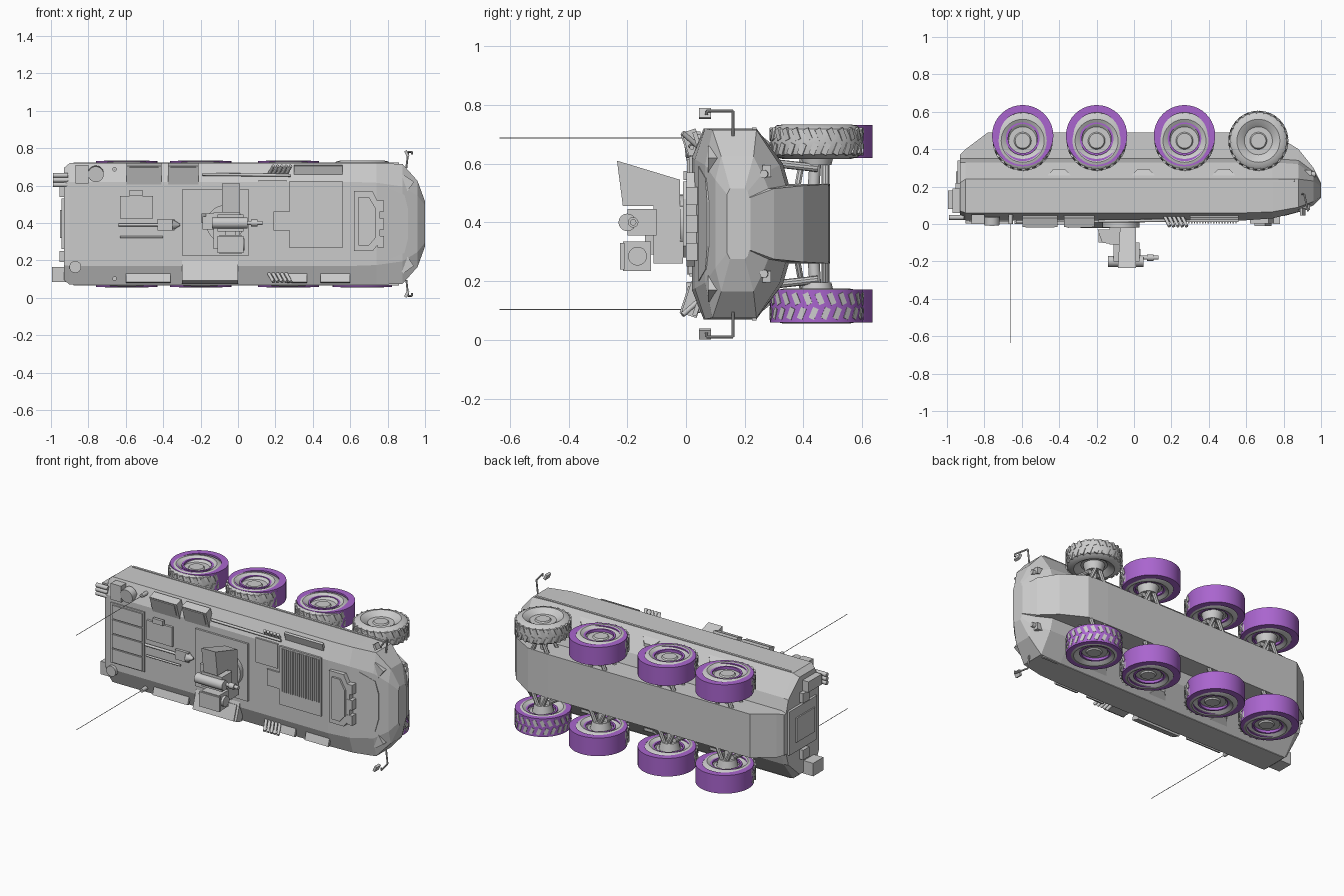
import bpy, bmesh, math
from mathutils import Vector, Matrix

if "Cube" in bpy.data.objects:
    bpy.data.objects.remove(bpy.data.objects["Cube"])

CZ = 0.395          # mid plane: the vehicle lies on its side, roof towards -y


def material(name, rgb):
    m = bpy.data.materials.new(name)
    m.use_nodes = True
    m.diffuse_color = (*rgb, 1)
    m.node_tree.nodes["Principled BSDF"].inputs["Base Color"].default_value = (*rgb, 1)
    return m


GREY = material("light grey", (0.6, 0.6, 0.6))
PURPLE = material("purple", (0.40, 0.13, 0.62))


def finish(name, bm, mat=GREY, smooth=False):
    bmesh.ops.recalc_face_normals(bm, faces=bm.faces)
    me = bpy.data.meshes.new(name)
    bm.to_mesh(me)
    bm.free()
    me.materials.append(mat)
    ob = bpy.data.objects.new(name, me)
    bpy.context.collection.objects.link(ob)
    if smooth:
        bpy.ops.object.select_all(action='DESELECT')
        ob.select_set(True)
        bpy.context.view_layer.objects.active = ob
        bpy.ops.object.shade_smooth_by_angle(angle=math.radians(35))
    return ob


def box(name, x, y, z, mat=GREY, tilt=0, yaw=0):
    """Box from three (low, high) ranges, tilted about x and turned about y."""
    bm = bmesh.new()
    bmesh.ops.create_cube(bm, size=1)
    mid = Vector([(a + b) / 2 for a, b in (x, y, z)])
    size = [b - a for a, b in (x, y, z)]
    rot = Matrix.Rotation(math.radians(tilt), 4, 'X') @ Matrix.Rotation(math.radians(yaw), 4, 'Y')
    bmesh.ops.transform(bm, matrix=Matrix.Translation(mid) @ rot @ Matrix.Diagonal((*size, 1)), verts=bm.verts)
    return finish(name, bm, mat)


def rod(name, p, q, r, r2=None, n=12):
    p, q = Vector(p), Vector(q)
    bm = bmesh.new()
    bmesh.ops.create_cone(bm, cap_ends=True, segments=n, radius1=r, radius2=r if r2 is None else r2, depth=(q - p).length)
    rot = (q - p).to_track_quat('Z', 'Y').to_matrix().to_4x4()
    bmesh.ops.transform(bm, matrix=Matrix.Translation((p + q) / 2) @ rot, verts=bm.verts)
    return finish(name, bm, GREY, True)


def prism(name, pts, place):
    """Solid between two outlines: place(u, v, side) gives each corner."""
    bm = bmesh.new()
    a, b = [[bm.verts.new(place(u, v, s)) for u, v in pts] for s in (0, 1)]
    bm.faces.new(a)
    bm.faces.new(b)
    for i in range(len(pts)):
        j = (i + 1) % len(pts)
        bm.faces.new((a[i], a[j], b[j], b[i]))
    return finish(name, bm)


def lathe(name, profile, centre, mat, n=40, closed=False):
    """Turn (radius, z) pairs about an axis along z."""
    bm = bmesh.new()
    rings = [[bm.verts.new(Vector(centre) + Vector((r * math.cos(k * math.tau / n), r * math.sin(k * math.tau / n), h)))
              for k in range(n)] for r, h in profile]
    pairs = list(zip(rings, rings[1:])) + ([(rings[-1], rings[0])] if closed else [])
    for a, b in pairs:
        for k in range(n):
            bm.faces.new((a[k], a[(k + 1) % n], b[(k + 1) % n], b[k]))
    if not closed:
        bm.faces.new(rings[0])
        bm.faces.new(rings[-1])
    return finish(name, bm, mat, True)


# Hull: x, roof y, roof half, shoulder y, half width, sill y, chine y, chine half, belly y, belly half
stations = [
    (-0.93, .03, .22, .07, .30, .22, .33, .20, .37, .125),
    (-0.90, .02, .225, .06, .325, .24, .33, .205, .40, .135),
    (-0.78, .02, .225, .06, .325, .24, .33, .205, .49, .135),
    (0.60, .02, .225, .06, .325, .24, .33, .205, .49, .135),
    (0.74, .03, .22, .065, .325, .24, .33, .205, .485, .135),
    (0.88, .065, .20, .09, .32, .24, .32, .20, .40, .13),
    (0.96, .10, .15, .12, .23, .23, .26, .17, .30, .12),
    (1.00, .14, .10, .15, .12, .20, .21, .11, .22, .09)]
bm = bmesh.new()
rings = []
for x, ry, rh, sy, w, ly, cy, ch, by, bh in stations:
    half = [(ry, rh), (sy, w), (ly, w), (cy, ch), (min(cy + .02, by - .005), bh), (by, bh)]
    ring = [(y, CZ + h) for y, h in half] + [(y, CZ - h) for y, h in reversed(half)]
    rings.append([bm.verts.new((x, y, z)) for y, z in ring])
for a, b in zip(rings, rings[1:]):
    for i in range(12):
        j = (i + 1) % 12
        bm.faces.new((a[i], a[j], b[j], b[i]))
bm.faces.new(rings[0])
bm.faces.new(rings[-1])
finish("hull", bm)

# Wheels, with shells over all but one tyre, and their suspension
half = [(.04, .042), (.046, .034), (.075, .034), (.088, .045), (.115, .059), (.138, .054), (.152, .043), (.157, .02)]
tyre = half + [(r, -h) for r, h in reversed(half)]
for side in (1, -1):
    label = "upper" if side > 0 else "lower"
    for n, x in enumerate((0.665, 0.27, -0.2, -0.595)):
        z, y = CZ + side * 0.28, 0.445
        tag = f"{label}_{n + 1}"
        lathe("tyre_" + tag, tyre, (x, y, z), GREY)
        bm = bmesh.new()
        for k in range(24):
            for s in (1, -1):
                res = bmesh.ops.create_cube(bm, size=1)
                a = (k + s / 4) * math.tau / 24
                mat = (Matrix.Translation((x, y, z)) @ Matrix.Rotation(a, 4, 'Z') @ Matrix.Translation((.153, 0, s * .025))
                       @ Matrix.Rotation(s * .4, 4, 'X') @ Matrix.Diagonal((.014, .02, .04, 1)))
                bmesh.ops.transform(bm, matrix=mat, verts=res["verts"])
        finish("tread_" + tag, bm)
        if not (n == 0 and side > 0):
            ys = y if n == 0 else 0.472
            r = .1585 if n == 0 else .164
            lathe("shell_" + tag, [(r, .056), (.124, .056), (.124, -.056), (r, -.056)], (x, ys, z), PURPLE, closed=True)
            lathe("rim_ring_" + tag, [(.09, .05), (.078, .05), (.078, -.05), (.09, -.05)], (x, y + .012, z), PURPLE, closed=True)
        inner = CZ + side * .13
        rod("hub_" + tag, (x, y, z - side * .08), (x, y, z), .05, .07, 16)
        rod("drive_shaft_" + tag, (x, y - .01, inner), (x, y, z), .02)
        for dx in (-.05, .05):
            rod("lower_arm_" + tag, (x + dx, .475, inner), (x, .475, z - side * .04), .013, n=8)
            rod("upper_arm_" + tag, (x + dx, .38, inner), (x, .40, z - side * .04), .011, n=8)
            rod("damper_" + tag, (x + dx * .7, .27, CZ + side * .21), (x + dx * .7, .45, CZ + side * .19), .014, n=10)
    # Underside brackets, mirrors, aerials and launchers on each side
    for x in (-.4, .05, .48):
        prism("bracket_" + label, [(-.075, .245), (.075, .245), (.03, .295), (-.03, .295)],
              lambda u, v, s: (x + u, v, CZ + side * (.22 + s * (.09 if v < .27 else .05))))
    m = lambda h: CZ + side * h
    path = [(.90, .16, m(.30)), (.91, .16, m(.385)), (.93, .07, m(.385)), (.93, .07, m(.37))]
    for p, q in zip(path, path[1:]):
        rod("mirror_arm_" + label, p, q, .005, n=8)
    box("mirror_" + label, (.895, .91), (.045, .085), sorted((m(.358), m(.393))), yaw=side * -25)
    rod("aerial_" + label, (-.66, .04, m(.292)), (-.66, -.635, m(.292)), .0018, n=6)
    rod("aerial_base_" + label, (-.66, .05, m(.292)), (-.66, .0, m(.292)), .012)
    for k in range(5):
        x = .175 + k * .023
        rod("smoke_tube_" + label, (x - .01, .04, m(.265)), (x + .015, -.012, m(.31)), .009)
    # Side strips, lights and nose fittings
    box("side_rail_" + label, (-.88, .86), (.225, .24), sorted((m(.32), m(.329))))
    box("headlight_" + label, (.86, .93), (.075, .115), sorted((m(.19), m(.25))), yaw=side * 35)
    box("nose_bracket_" + label, (.91, .95), (.26, .29), sorted((m(.16), m(.20))))
    rod("tow_hook_" + label, (.90, .27, m(.17)), (.97, .265, m(.17)), .014)

# Roof plates
box("turret_plate", (-.30, .06), (.008, .03), (.225, .58))
box("rear_hatch_frame", (-.88, -.65), (.012, .03), (.215, .585))
for k in range(4):
    z = .222 + k * .09
    box("rear_hatch_panel", (-.865, -.66), (.004, .02), (z, z + .083))
box("round_corner_hatch", (-.63, -.455), (.006, .03), (.425, .545))
box("hatch_handle", (-.58, -.51), (-.008, .01), (.545, .575))
box("engine_cover", (.275, .56), (.01, .03), (.265, .625))
for k in range(18):
    x = .29 + k * .0148
    box("grille_slat", (x, x + .007), (.004, .015), (.35, .615))
box("filler_plate", (.19, .28), (.01, .03), (.36, .46))
box("service_panel", (.11, .26), (.013, .03), (.48, .63))

# Crew hatch on the sloping bow, with vision blocks and bow visor
outline = [(.62, .25), (.72, .25), (.76, .30), (.76, .49), (.72, .57), (.62, .57)]
prism("bow_hatch", outline, lambda u, v, s: (u, .035 - s * .033, v))
prism("bow_hatch_lid", [(.645, .28), (.70, .28), (.735, .32), (.735, .48), (.70, .54), (.645, .54)],
      lambda u, v, s: (u, .02 - s * .03, v))
for z in (.30, .395, .49):
    box("vision_block", (.745, .78), (.0, .05), (z - .03, z + .03))
prism("bow_plate", [(.80, .20), (.89, .24), (.91, .32), (.91, .47), (.89, .55), (.80, .59)],
      lambda u, v, s: (u, .042 + (u - .80) * .27 - s * .012 + .012, v))

# Shovel and stowed tools
box("shovel_blade", (-.43, -.34), (-.002, .015), (.36, .42))
rod("shovel_tip", (-.35, .008, .39), (-.31, .008, .39), .03, .005)
rod("shovel_handle", (-.64, .008, .39), (-.42, .008, .39), .008)
rod("crowbar", (-.63, .008, .325), (-.40, .008, .325), .006)
rod("barrel_cleaner", (-.19, .015, .66), (.28, .02, .655), .008)

# Stowage boxes on the shoulders
for x0, x1 in ((-.595, -.41), (-.375, -.21)):
    box("stowage_box", (x0, x1), (.0, .05), (.61, .715), tilt=18)
    box("stowage_lid", (x0 + .015, x1 - .015), (-.006, .0), (.625, .70), tilt=18)
box("long_stowage_box", (-.30, 0), (.0, .055), (.08, .195), tilt=-18)
box("long_stowage_lid", (-.285, -.015), (-.007, .0), (.09, .185), tilt=-18)
for x0, x1 in ((-.60, -.36), (.25, .37), (.44, .60)):
    box("shoulder_panel", (x0, x1), (.035, .05), (.08, .17), tilt=-18)
box("shoulder_panel", (.30, .56), (.035, .05), (.62, .71), tilt=18)
rod("round_vent", (-.76, .04, .665), (-.76, -.005, .66), .042, n=24)
box("vent_box", (-.87, -.80), (.0, .05), (.61, .71))
rod("filler_cap", (-.87, .04, .165), (-.87, .002, .165), .032, n=20)

# Rear fittings
box("rear_ramp", (-.945, -.92), (.07, .34), (.26, .53))
box("rear_door", (-.953, -.94), (.10, .28), (.32, .47))
box("rear_bin", (-.995, -.90), (.08, .18), (.085, .165))
box("rear_bin_upper", (-.97, -.90), (.06, .19), (.60, .665))
for z in (.605, .63, .655):
    rod("rear_lamp", (-.99, .035, z), (-.91, .035, z), .013)
for z in (.22, .57):
    box("rear_step", (-.955, -.92), (.16, .22), (z - .03, z + .03))

# Remote weapon station
rod("station_ring", (-.07, .02, .395), (-.07, -.02, .395), .10, n=28)
box("station_base", (-.13, .01), (-.11, -.01), (.26, .455))
prism("station_shield", [(-.235, .61), (-.215, .455), (-.02, .455), (-.02, .545)],
      lambda u, v, s: (-.075 + s * .085 + (.05 * (u + .02) if s == 0 else 0), u, v))
box("gun_cradle", (-.11, .03), (-.20, -.10), (.355, .445))
box("gun_receiver", (-.19, -.02), (-.10, -.03), (.365, .435))
prism("ammunition_box", [(-.195, -.03), (-.10, -.03), (-.10, -.11), (-.17, -.10)],
      lambda u, v, s: (u, v, .40 + s * .05))
rod("gun_barrel", (0, -.18, .40), (.13, -.18, .40), .011)
rod("gun_muzzle", (.07, -.18, .40), (.105, -.18, .40), .018)
box("sight_housing", (-.10, .02), (-.215, -.12), (.235, .335))
box("sight_hood", (-.11, .03), (-.225, -.21), (.24, .33))
rod("sight_lens", (.02, -.165, .285), (.035, -.165, .285), .032, n=20)
box("sight_mount", (-.07, -.01), (-.14, -.08), (.29, .37))
rod("day_camera", (-.14, -.20, .40), (.05, -.20, .40), .03, n=16)
